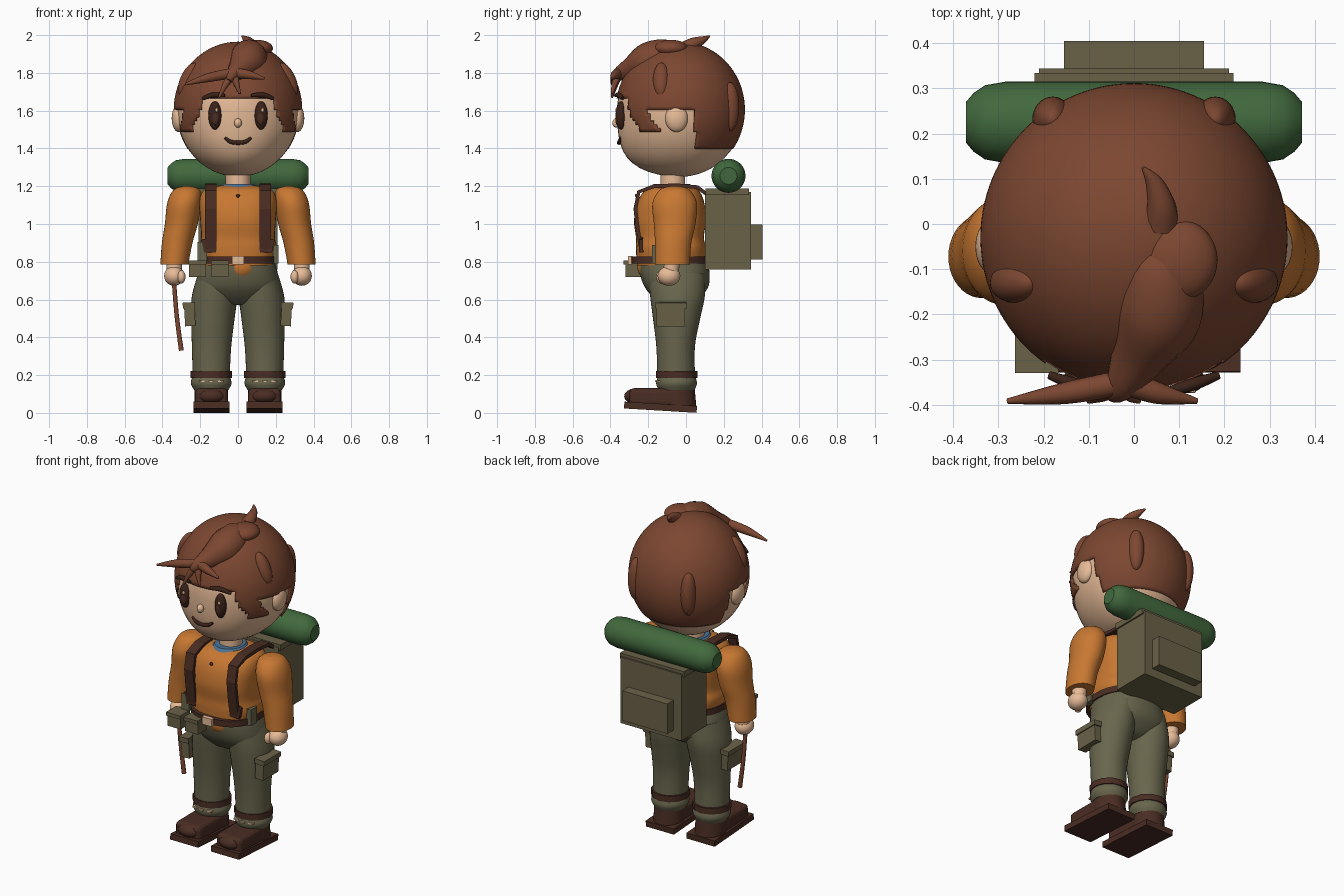
import bpy, bmesh, math
from mathutils import Vector, Matrix

cube = bpy.data.objects.get("Cube")
if cube:
    bpy.data.objects.remove(cube, do_unlink=True)


def material(name, hexcode):
    def lin(c):
        return c / 12.92 if c <= 0.04045 else ((c + 0.055) / 1.055) ** 2.4
    rgb = [lin(int(hexcode[i:i + 2], 16) / 255) for i in (0, 2, 4)]
    m = bpy.data.materials.new(name)
    m.use_nodes = True
    m.diffuse_color = (*rgb, 1)
    m.node_tree.nodes["Principled BSDF"].inputs["Base Color"].default_value = (*rgb, 1)
    return m


SKIN = material("skin", "E8BC98")
HAIR = material("chestnut", "7C4731")
SHIRT = material("orange cloth", "C87832")
CLOTH = material("olive cloth", "69664D")
PACK = material("khaki canvas", "6A6248")
GREEN = material("green bedroll", "41693D")
LEATHER = material("dark leather", "4A2D23")
EYE = material("eye brown", "3A2219")
BLUE = material("blue collar", "4C7396")


def finish(name, bm, mat):
    bmesh.ops.recalc_face_normals(bm, faces=bm.faces)
    me = bpy.data.meshes.new(name)
    bm.to_mesh(me)
    bm.free()
    me.materials.append(mat)
    ob = bpy.data.objects.new(name, me)
    bpy.context.collection.objects.link(ob)
    return ob


def ball(name, loc, radii, mat, seg=32, rot=0, shape=None):
    bm = bmesh.new()
    bmesh.ops.create_uvsphere(bm, u_segments=seg, v_segments=seg // 2, radius=1)
    M = Matrix.Translation(loc) @ Matrix.Rotation(rot, 4, 'Y') @ Matrix.Diagonal((*radii, 1))
    bm.transform(M)
    for f in bm.faces:
        f.smooth = True
    if shape:
        shape(bm)
    return finish(name, bm, mat)


def box(name, loc, size, mat, rot=(0, 0, 0), bevel=0):
    bm = bmesh.new()
    bmesh.ops.create_cube(bm, size=1)
    bm.transform(Matrix.Diagonal((*size, 1)))
    if bevel:
        bmesh.ops.bevel(bm, geom=bm.edges[:], offset=bevel, segments=3, affect='EDGES', profile=0.5)
    ob = finish(name, bm, mat)
    ob.location, ob.rotation_euler = loc, rot
    return ob


def spline(pts, steps):
    """Catmull-Rom through tuples of any length."""
    P = [Vector(p) for p in [pts[0], *pts, pts[-1]]]
    out = []
    for a, b, c, d in zip(P, P[1:], P[2:], P[3:]):
        for i in range(steps):
            t = i / steps
            out.append(b + (c - a) * t / 2 + (a * 2 - b * 5 + c * 4 - d) * t * t / 2
                       + (b * 3 - a - c * 3 + d) * t ** 3 / 2)
    return out + [P[-1]]


def loft(name, sections, mat, power=2.0, steps=4, n=40):
    """Stack of rounded rings: z, centre x, centre y, radius x, radius y."""
    bm = bmesh.new()
    rings = []
    for z, cx, cy, rx, ry in spline(sections, steps):
        ring = []
        for k in range(n):
            c, s = math.cos(math.tau * k / n), math.sin(math.tau * k / n)
            ring.append(bm.verts.new((cx + rx * math.copysign(abs(c) ** (2 / power), c),
                                      cy + ry * math.copysign(abs(s) ** (2 / power), s), z)))
        rings.append(ring)
    for a, b in zip(rings, rings[1:]):
        for k in range(n):
            bm.faces.new((a[k - 1], a[k], b[k], b[k - 1])).smooth = True
    for ring in (rings[0], rings[-1]):
        for e in bm.faces.new(ring).edges:
            e.smooth = False
    return finish(name, bm, mat)


def tube(name, pts, mat, steps=5, n=14):
    """Tapered round tube through points: x, y, z, radius."""
    path = spline(pts, steps)
    bm = bmesh.new()
    rings = []
    for i, p in enumerate(path):
        d = (path[min(i + 1, len(path) - 1)] - path[max(i - 1, 0)]).to_3d().normalized()
        side = d.cross(Vector((1, 0, 0)) if abs(d.x) < 0.7 else Vector((0, 0, 1))).normalized()
        up = d.cross(side)
        rings.append([bm.verts.new(p.to_3d() + p[3] * (side * math.cos(math.tau * k / n)
                     + up * math.sin(math.tau * k / n))) for k in range(n)])
    for a, b in zip(rings, rings[1:]):
        for k in range(n):
            bm.faces.new((a[k - 1], a[k], b[k], b[k - 1])).smooth = True
    for ring in (rings[0], rings[-1]):
        bm.faces.new(ring)
    return finish(name, bm, mat)


def ribbon(name, x, width, path, mat, thick):
    bm = bmesh.new()
    rows = [[bm.verts.new((x + s * width / 2, y, z)) for s in (-1, 1)] for y, z in path]
    for a, b in zip(rows, rows[1:]):
        bm.faces.new((a[0], a[1], b[1], b[0]))
    ob = finish(name, bm, mat)
    mod = ob.modifiers.new("thickness", 'SOLIDIFY')
    mod.thickness, mod.offset = thick, 0
    return ob


# Head
HEAD, HR = Vector((0, -0.03, 1.6)), Vector((0.325, 0.335, 0.35))


def face_y(x, z):
    return HEAD.y - HR.y * math.sqrt(1 - (x / HR.x) ** 2 - ((z - HEAD.z) / HR.z) ** 2)


def chin(bm):
    for v in bm.verts:
        low, front = max(0, (HEAD.z - v.co.z) / HR.z), max(0, (HEAD.y - v.co.y) / HR.y)
        v.co.y -= 0.13 * low * low * front


def hairline(bm):
    def covered(p):
        if p.y > 0.05:
            return p.z > 1.39
        if p.z > 1.61:
            return p.z > 1.66 or p.y > -0.31
        t = (1.61 - p.z) / 0.125
        return t < 1 and -0.31 + 0.07 * t < p.y < -0.23 + 0.1 * t
    bare = [f for f in bm.faces if not covered(f.calc_center_median())]
    bmesh.ops.delete(bm, geom=bare, context='FACES')


ball("head", HEAD, HR, SKIN, 48, shape=chin)
hair = ball("hair_cap", (0, -0.03, 1.605), (0.34, 0.342, 0.36), HAIR, 112, shape=hairline)
shell = hair.modifiers.new("thickness", 'SOLIDIFY')
shell.thickness, shell.offset = 0.02, -1

# Fringe, cowlick and loose locks
tube("fringe", [(0.07, -0.04, 1.9, 0.05), (0.06, -0.1, 1.89, 0.09), (0.05, -0.2, 1.86, 0.1),
                (0.01, -0.29, 1.82, 0.065), (-0.03, -0.36, 1.79, 0.035), (-0.05, -0.38, 1.76, 0.015)], HAIR)
for i, (x, z, r) in enumerate([(-0.28, 1.74, 0.028), (0.14, 1.77, 0.028), (-0.1, 1.67, 0.02), (0.01, 1.69, 0.02)]):
    mid = ((x - 0.03) / 2, -0.375, (z + 1.81) / 2, r * 0.85)
    tube("fringe_tip", [(-0.02, -0.35, 1.8, r), mid, (x, -0.392, z, 0.006)], HAIR)
tube("cowlick", [(0.06, 0.0, 1.93, 0.04), (0.06, 0.04, 1.955, 0.032),
                 (0.045, 0.09, 1.975, 0.02), (0.02, 0.125, 1.995, 0.004)], HAIR)
ball("crown_lock", (0.1, -0.08, 1.93), (0.085, 0.09, 0.045), HAIR)

for s in (-1, 1):
    ball("back_lock", (s * 0.18, 0.232, 1.62), (0.045, 0.05, 0.13), HAIR)
    ball("side_lock", (s * 0.262, -0.13, 1.76), (0.045, 0.045, 0.1), HAIR, rot=s * -0.4)
    ball("ear", (s * 0.315, -0.05, 1.56), (0.036, 0.06, 0.073), SKIN)
    # Eyes and brows
    y = face_y(0.122, 1.575)
    ball("eye", (s * 0.122, y - 0.005, 1.575), (0.035, 0.028, 0.075), EYE)
    ball("iris", (s * 0.12, y - 0.026, 1.56), (0.018, 0.009, 0.035), LEATHER)
    ball("eye_glint", (s * 0.122 + 0.008, y - 0.031, 1.603), (0.007, 0.004, 0.01), SKIN, 16)
    tube("brow", [(s * 0.07, -0.372, 1.68, 0.009), (s * 0.13, -0.355, 1.683, 0.014),
                  (s * 0.187, -0.335, 1.664, 0.009)], EYE)

ball("nose", (0, -0.368, 1.535), (0.02, 0.022, 0.025), SKIN)
tube("mouth", [(x, face_y(x, 1.45) - 0.022, z, r) for x, z, r in
               [(-0.07, 1.457, 0.007), (-0.04, 1.436, 0.011), (0, 1.43, 0.011),
                (0.04, 1.436, 0.011), (0.07, 1.457, 0.007)]], EYE)

# Neck, collar and shirt
loft("neck", [(1.15, 0, -0.07, 0.065, 0.065), (1.3, 0, -0.07, 0.065, 0.065)], SKIN)
loft("collar", [(1.185, 0, -0.075, 0.11, 0.12), (1.213, 0, -0.075, 0.085, 0.095)], BLUE)
loft("shirt", [(0.78, 0, -0.08, 0.185, 0.18), (0.87, 0, -0.08, 0.205, 0.185), (0.93, 0, -0.085, 0.195, 0.18),
               (1.02, 0, -0.085, 0.2, 0.19), (1.12, 0, -0.08, 0.205, 0.175),
               (1.18, 0, -0.075, 0.18, 0.14), (1.203, 0, -0.075, 0.1, 0.09)], SHIRT, power=2.6)
ball("shirt_tail", (0.02, -0.18, 0.775), (0.085, 0.078, 0.078), SHIRT)
ball("shirt_button", (0, -0.262, 1.15), (0.01, 0.008, 0.01), LEATHER, 12)

# Trousers
loft("trouser_seat", [(0.81, 0, -0.07, 0.19, 0.18), (0.74, 0, -0.06, 0.21, 0.185), (0.66, 0, -0.05, 0.215, 0.165),
                      (0.59, 0, -0.05, 0.15, 0.1), (0.57, 0, -0.05, 0.08, 0.05)], CLOTH, power=2.3)

for s in (-1, 1):
    # Sleeves and hands
    loft("sleeve", [(1.2, s * 0.27, -0.06, 0.02, 0.025), (1.18, s * 0.272, -0.06, 0.07, 0.08),
                    (1.11, s * 0.285, -0.06, 0.09, 0.118), (1.0, s * 0.3, -0.06, 0.087, 0.11),
                    (0.9, s * 0.322, -0.068, 0.081, 0.096), (0.785, s * 0.337, -0.072, 0.074, 0.092)], SHIRT)
    loft("wrist", [(0.72, s * 0.338, -0.08, 0.04, 0.04), (0.8, s * 0.338, -0.075, 0.042, 0.042)], SKIN)
    ball("hand", (s * 0.338, -0.09, 0.725), (0.053, 0.06, 0.052), SKIN)
    ball("thumb", (s * 0.3, -0.13, 0.72), (0.022, 0.028, 0.035), SKIN, 20)
    # Legs with cargo pockets
    loft("trouser_leg", [(0.74, s * 0.11, -0.05, 0.1, 0.15), (0.62, s * 0.124, -0.045, 0.12, 0.145),
                         (0.5, s * 0.133, -0.05, 0.115, 0.125), (0.35, s * 0.14, -0.055, 0.104, 0.102),
                         (0.19, s * 0.142, -0.052, 0.098, 0.1)], CLOTH)
    box("cargo_pocket", (s * 0.255, -0.08, 0.51), (0.055, 0.15, 0.1), PACK, (0, s * 0.06, 0))
    box("cargo_flap", (s * 0.26, -0.08, 0.57), (0.065, 0.165, 0.03), PACK, (0, s * 0.06, 0))
    # Boots
    loft("boot_cuff", [(0.185, s * 0.142, -0.05, 0.11, 0.11), (0.222, s * 0.142, -0.05, 0.11, 0.11)], LEATHER, n=12)
    loft("sock_roll", [(0.12, s * 0.142, -0.05, 0.09, 0.095), (0.155, s * 0.142, -0.05, 0.108, 0.108),
                       (0.19, s * 0.142, -0.05, 0.1, 0.1)], CLOTH)
    for dx in (-0.05, 0, 0.05):
        box("lace", (s * 0.142 + dx, -0.155 + abs(dx) * 0.25, 0.168), (0.03, 0.02, 0.009), SKIN)
    loft("boot_shaft", [(0.03, s * 0.142, -0.04, 0.088, 0.095), (0.14, s * 0.142, -0.05, 0.088, 0.095)], LEATHER)
    box("boot_upper", (s * 0.14, -0.165, 0.083), (0.172, 0.27, 0.095), LEATHER, bevel=0.025)
    ball("toe_cap", (s * 0.14, -0.265, 0.088), (0.075, 0.062, 0.042), LEATHER)
    box("boot_sole", (s * 0.14, -0.135, 0.03), (0.192, 0.385, 0.036), LEATHER, (-0.06, 0, 0))
    # Shoulder straps
    ribbon("shoulder_strap", s * 0.145, 0.06, [(-0.235, 0.85), (-0.255, 0.97), (-0.268, 1.08), (-0.25, 1.17),
           (-0.17, 1.2), (-0.05, 1.205), (0.06, 1.195), (0.12, 1.15)], LEATHER, 0.02)
    box("strap_tab", (s * 0.155, -0.238, 0.89), (0.065, 0.02, 0.07), LEATHER, (0, s * 0.2, 0))

# Belt, buckle and pouches
loft("belt", [(0.79, 0, -0.085, 0.205, 0.205), (0.828, 0, -0.085, 0.205, 0.205)], LEATHER, power=2.4)
box("buckle", (0, -0.295, 0.808), (0.065, 0.022, 0.045), SKIN)
for x in (-0.215, -0.095):
    box("belt_pouch", (x, -0.275, 0.755), (0.09, 0.09, 0.07), PACK)
    box("pouch_flap", (x, -0.28, 0.797), (0.096, 0.1, 0.022), PACK)
box("holster", (-0.19, -0.215, 0.855), (0.05, 0.06, 0.1), CLOTH)
box("hip_case", (0.2, -0.15, 0.84), (0.03, 0.06, 0.1), CLOTH)

# Walking stick
tube("stick", [(-0.342, -0.1, 0.74, 0.012), (-0.325, -0.1, 0.52, 0.012), (-0.3, -0.1, 0.33, 0.013)], HAIR)

# Backpack and bedroll
box("pack_body", (0, 0.222, 0.965), (0.42, 0.245, 0.41), PACK)
box("pack_lid", (0, 0.218, 1.17), (0.44, 0.232, 0.035), PACK)
box("pack_pocket", (0, 0.365, 0.905), (0.31, 0.08, 0.185), PACK)
tube("bedroll", [(x, 0.225, 1.255, r) for x, r in
                 [(-0.372, 0.045), (-0.355, 0.065), (-0.33, 0.082), (-0.285, 0.09),
                  (0.285, 0.09), (0.33, 0.082), (0.355, 0.065), (0.372, 0.045)]], GREEN, steps=1, n=32)
